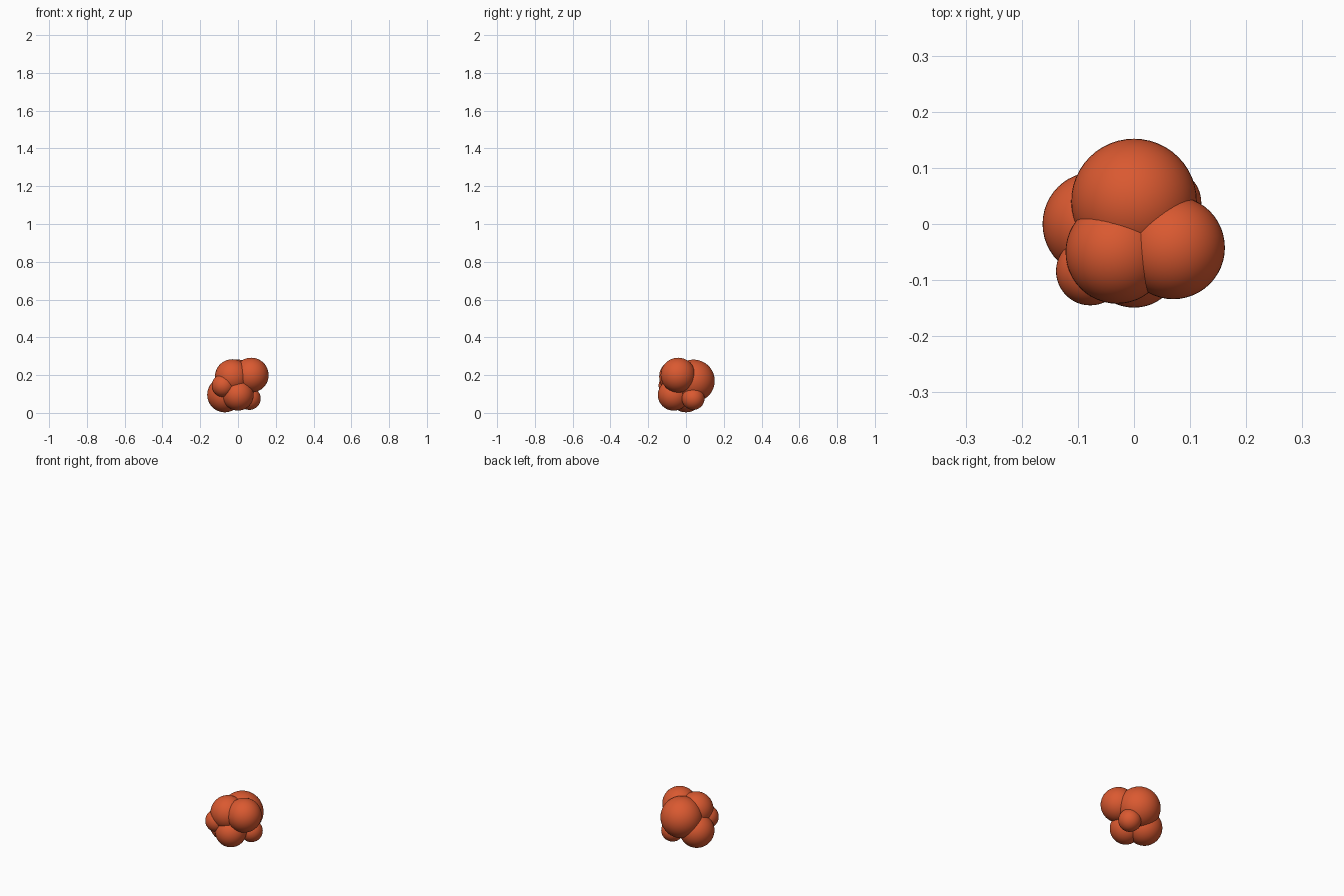
import bpy

if "Cube" in bpy.data.objects:
    bpy.data.objects.remove(bpy.data.objects["Cube"])

# One flat colour
red = bpy.data.materials.new("orange_red")
red.diffuse_color = (0.70, 0.10, 0.03, 1)
red.use_nodes = True
red.node_tree.nodes["Principled BSDF"].inputs["Base Color"].default_value = red.diffuse_color


def ball(name, x, y, z, r):
    bpy.ops.mesh.primitive_uv_sphere_add(segments=48, ring_count=24, radius=r, location=(x, y, z))
    ob = bpy.context.object
    ob.name = name
    ob.data.materials.append(red)
    bpy.ops.object.shade_smooth()


# Upper lobes of the cluster
ball("back_top_lobe", 0.0, 0.04, 0.17, 0.112)
ball("right_top_lobe", 0.07, -0.042, 0.20, 0.092)
ball("front_top_lobe", -0.03, -0.05, 0.192, 0.092)

# Lower lobes
ball("left_low_lobe", -0.07, 0.0, 0.096, 0.093)
ball("front_low_lobe", 0.0, -0.066, 0.095, 0.083)

# Small lobes filling the sides
ball("front_left_small_lobe", -0.078, -0.084, 0.145, 0.061)
ball("right_low_small_lobe", 0.06, 0.038, 0.076, 0.06)
